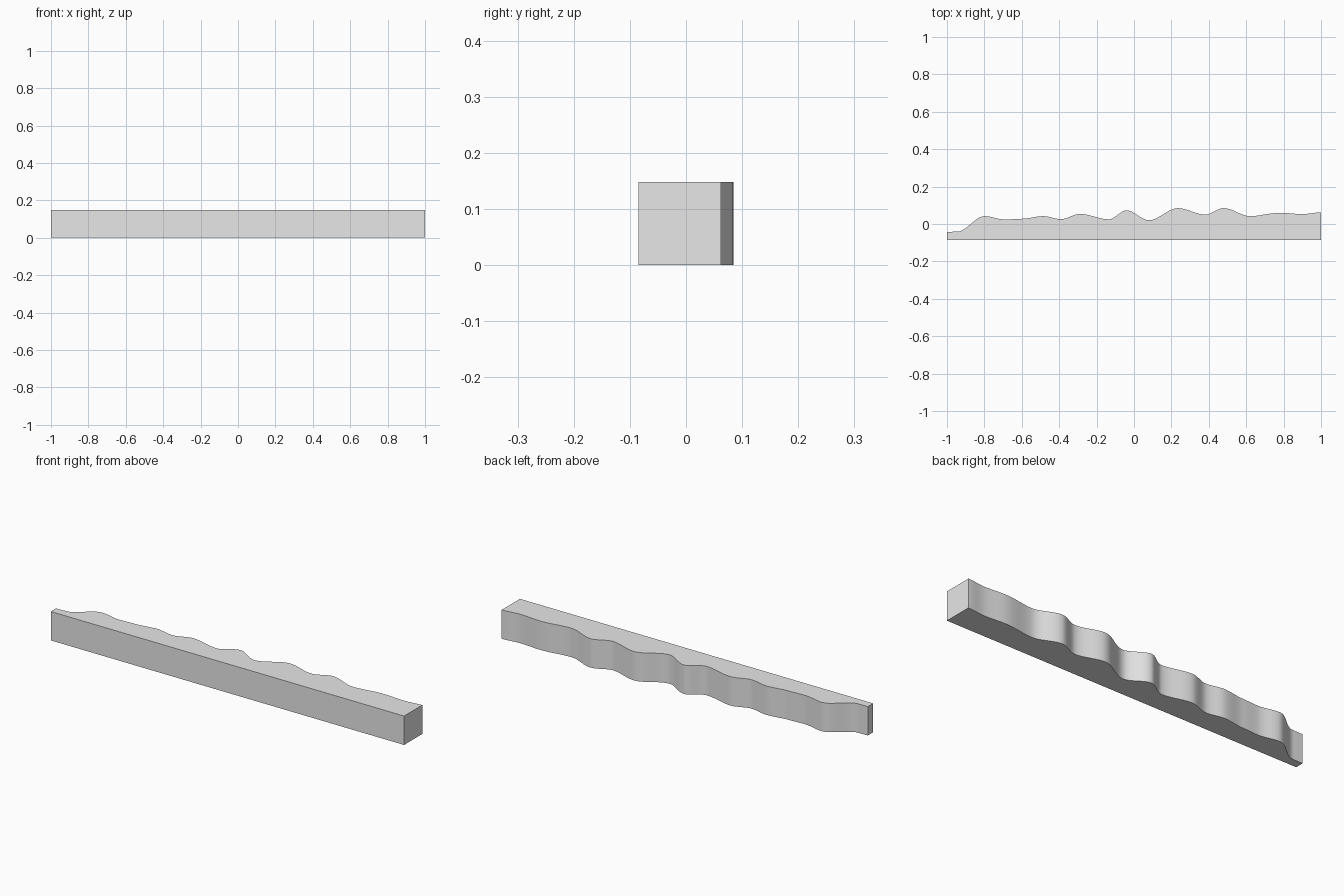
import bpy, bmesh, math

cube = bpy.data.objects.get("Cube")
if cube:
    bpy.data.objects.remove(cube, do_unlink=True)

HEIGHT = 0.148
FRONT = -0.085
STEPS = 10

# Crests and hollows of the wavy back edge (x, y)
WAVE = [(-1, -.042), (-.945, -.041), (-.8, .042), (-.69, .024), (-.6, .028),
        (-.485, .042), (-.39, .026), (-.29, .054), (-.135, .025),
        (-.04, .073), (.08, .02), (.235, .085), (.38, .05), (.48, .085),
        (.62, .042), (.78, .06), (.9, .053), (1, .062)]


def wave_points():
    """Ease smoothly from each crest to the next hollow."""
    pts = []
    for (x0, y0), (x1, y1) in zip(WAVE, WAVE[1:]):
        for i in range(STEPS):
            t = i / STEPS
            ease = t * t * (3 - 2 * t)
            pts.append((x0 + (x1 - x0) * t, y0 + (y1 - y0) * ease))
    return pts + [WAVE[-1]]


# Outline seen from above: straight front, wavy back
outline = [(1, FRONT), *reversed(wave_points()), (-1, FRONT)]

bm = bmesh.new()
base = bm.faces.new([bm.verts.new((x, y, 0)) for x, y in outline])
base.normal_update()
top = bmesh.ops.extrude_face_region(bm, geom=[base], use_keep_orig=True)
raised = [g for g in top["geom"] if isinstance(g, bmesh.types.BMVert)]
bmesh.ops.translate(bm, verts=raised, vec=(0, 0, HEIGHT))
bmesh.ops.recalc_face_normals(bm, faces=bm.faces)
mesh = bpy.data.meshes.new("wavy_bar")
bm.to_mesh(mesh)
bm.free()

bar = bpy.data.objects.new("wavy_bar", mesh)
bpy.context.collection.objects.link(bar)

# Plain grey
grey = bpy.data.materials.new("light_grey")
grey.use_nodes = True
colour = (0.8, 0.8, 0.8, 1)
grey.diffuse_color = colour
grey.node_tree.nodes["Principled BSDF"].inputs["Base Color"].default_value = colour
mesh.materials.append(grey)

# Smooth wave, crisp rims and corners
bpy.ops.object.select_all(action="DESELECT")
bar.select_set(True)
bpy.context.view_layer.objects.active = bar
bpy.ops.object.shade_smooth_by_angle(angle=math.radians(30))
